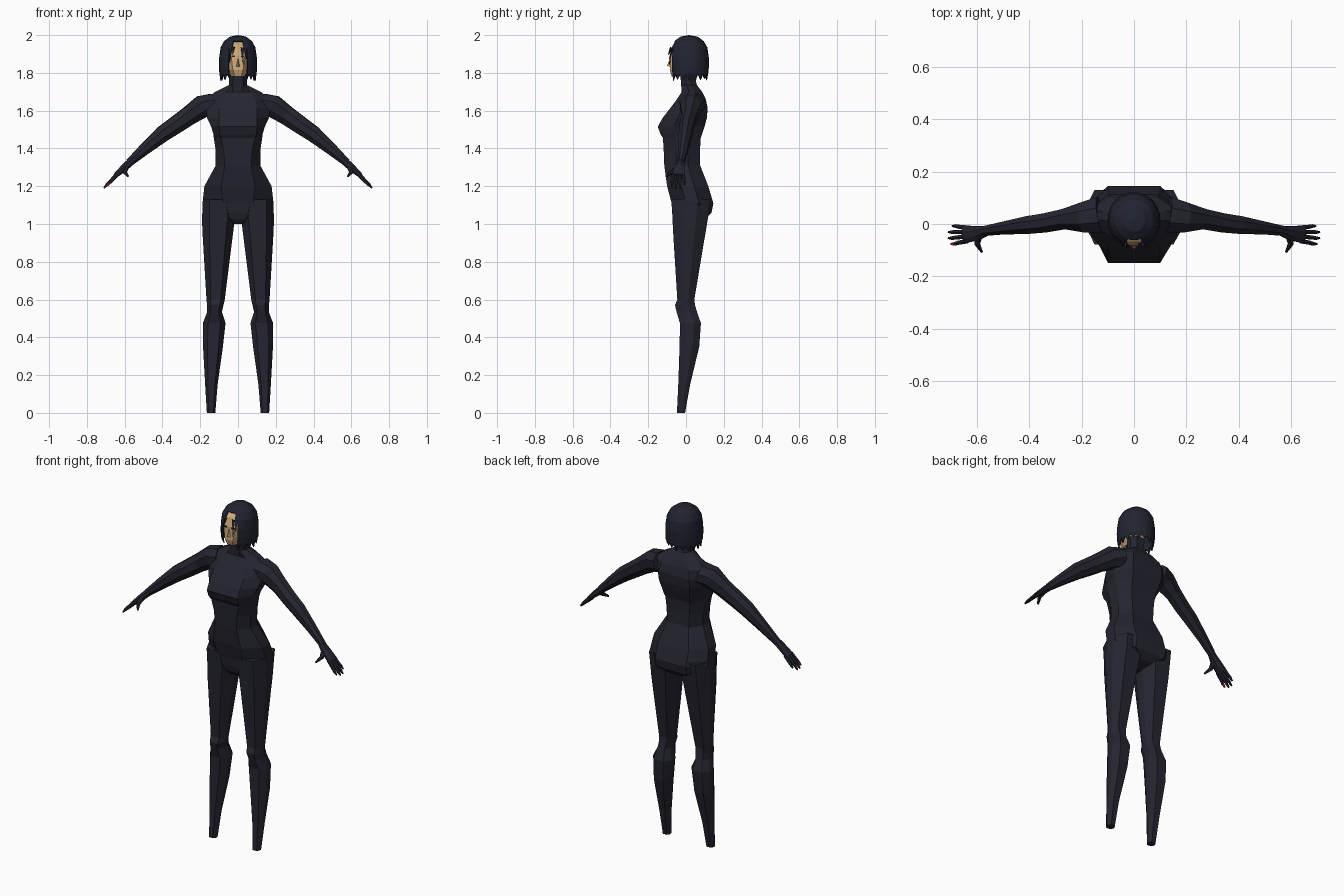
import bpy, bmesh, math, random
from mathutils import Vector

if "Cube" in bpy.data.objects:
    bpy.data.objects.remove(bpy.data.objects["Cube"])

random.seed(4)


def material(name, rgb):
    m = bpy.data.materials.new(name)
    m.diffuse_color = (*rgb, 1)
    m.use_nodes = True
    m.node_tree.nodes["Principled BSDF"].inputs["Base Color"].default_value = m.diffuse_color
    return m


SUIT = material("dark suit", (0.018, 0.018, 0.030))
HAIR = material("dark hair", (0.015, 0.017, 0.030))
SKIN = material("tan skin", (0.62, 0.40, 0.20))
RED = material("red nail", (0.45, 0.03, 0.02))


def finish(name, bm, mats):
    bmesh.ops.recalc_face_normals(bm, faces=bm.faces)
    me = bpy.data.meshes.new(name)
    bm.to_mesh(me)
    bm.free()
    for m in mats:
        me.materials.append(m)
    ob = bpy.data.objects.new(name, me)
    bpy.context.collection.objects.link(ob)
    return ob


def loft(name, rings, mats, rule=None):
    bm = bmesh.new()
    vs = [[bm.verts.new(p) for p in r] for r in rings]
    n = len(vs[0])
    for a, b in zip(vs, vs[1:]):
        for i in range(n):
            j = (i + 1) % n
            bm.faces.new((a[i], a[j], b[j], b[i]))
    bm.faces.new(vs[0])
    bm.faces.new(vs[-1])
    if rule:
        for f in bm.faces:
            f.material_index = rule(f.calc_center_median())
    return finish(name, bm, mats)


def section(z, xc, w, yf, yb, wf, wb):
    # eight-sided horizontal section: flat front, flat back, bevelled sides
    d = yb - yf
    half = [(wf, yf), (w, yf + 0.34 * d), (w, yf + 0.66 * d), (wb, yb)]
    pts = half + [(-x, y) for x, y in reversed(half)]
    return [(xc + x, y, z) for x, y in pts]


def tube(name, pts, mats, sides=8, rule=None):
    # pts: x, y, z, sideways radius, vertical radius
    c = [Vector(p[:3]) for p in pts]
    rings = []
    for i, p in enumerate(pts):
        t = (c[min(i + 1, len(c) - 1)] - c[max(i - 1, 0)]).normalized()
        s = t.cross(Vector((0, 0, 1))).normalized()
        n = s.cross(t)
        ang = [2 * math.pi * (k + 0.5) / sides for k in range(sides)]
        rings.append([c[i] + s * p[3] * math.cos(a) + n * p[4] * math.sin(a) for a in ang])
    return loft(name, rings, mats, rule)


# torso: z, half width, front y, back y, front flat, back flat
torso = [
    (1.00, .03, -.04, .04, .02, .02), (1.025, .06, -.06, .10, .04, .04),
    (1.06, .165, -.07, .135, .06, .10), (1.11, .188, -.076, .145, .08, .10),
    (1.20, .178, -.10, .118, .09, .10), (1.31, .118, -.115, .075, .07, .07),
    (1.39, .118, -.118, .074, .075, .075), (1.455, .128, -.122, .078, .09, .08),
    (1.475, .130, -.135, .085, .098, .085), (1.515, .142, -.149, .098, .10, .09),
    (1.56, .163, -.125, .110, .10, .10), (1.615, .172, -.082, .115, .10, .10),
    (1.665, .165, -.045, .103, .09, .09), (1.70, .12, -.022, .085, .06, .06),
    (1.735, .05, -.024, .058, .03, .03)]
loft("torso", [section(z, 0, *r) for z, *r in torso], [SUIT])

# neck
loft("neck", [section(1.70, 0, .05, -.024, .066, .028, .028),
              section(1.75, 0, .047, -.026, .054, .026, .026),
              section(1.81, 0, .047, -.035, .055, .026, .026)], [SUIT])

# legs: z, inner x, outer x, front y, back y
leg = [
    (1.13, .03, .186, -.078, .13), (1.04, .014, .190, -.072, .118),
    (.97, .024, .189, -.069, .106), (.60, .070, .167, -.046, .044),
    (.57, .077, .163, -.058, .048), (.535, .085, .163, -.050, .058),
    (.475, .066, .186, -.032, .079), (.35, .080, .185, -.034, .070),
    (.15, .108, .174, -.041, .022), (0, .120, .165, -.048, -.005)]
# arm: x, y, z, radius in y, radius across
arm = [
    (.13, .035, 1.635, .075, .060), (.19, .026, 1.622, .062, .064),
    (.26, .020, 1.573, .042, .054), (.33, .006, 1.524, .040, .050),
    (.40, -.003, 1.476, .037, .046), (.49, -.014, 1.400, .027, .034),
    (.575, -.027, 1.325, .020, .022)]
palm = [
    (.565, -.027, 1.332, .020, .021), (.60, -.035, 1.300, .030, .020),
    (.65, -.040, 1.255, .036, .013)]
# fingers: base y, tip y, tip x, tip z
fingers = {"little": (-.014, -.008, .695, 1.205), "ring": (-.031, -.031, .71, 1.19),
           "middle": (-.048, -.054, .71, 1.19), "index": (-.066, -.076, .70, 1.197)}

for s, side in ((1, "left"), (-1, "right")):
    rings = []
    for z, a, b, yf, yb in leg:
        w = (b - a) / 2
        rings.append(section(z, s * (a + b) / 2, w, yf, yb, w * .55, w * .55))
    loft(side + "_leg", rings, [SUIT])
    flip = lambda pts: [(s * x, *r) for x, *r in pts]
    tube(side + "_arm", flip(arm), [SUIT])
    tube(side + "_palm", flip(palm), [SUIT])
    tube(side + "_thumb", flip([(.59, -.035, 1.305, .016, .016),
                                (.60, -.075, 1.275, .012, .012),
                                (.582, -.107, 1.252, .005, .005)]), [SUIT], 6)
    for name, (y0, y1, x, z) in fingers.items():
        pts = [(.64, y0, 1.262, .010, .011), ((.64 + x) / 2, (y0 + y1) / 2, (1.262 + z) / 2, .009, .010),
               (x - .015, y1, z + .017, .008, .008), (x, y1, z, .004, .004)]
        # one red fingertip on the right hand
        painted = s < 0 and name == "index"
        tube(f"{side}_{name}_finger", flip(pts), [SUIT, RED], 6,
             (lambda c: int(c.z < 1.21)) if painted else None)

# head with face planes
head = [
    (1.782, .036, -.076, .03, .018, .02), (1.815, .056, -.086, .06, .026, .03),
    (1.835, .064, -.084, .07, .030, .035), (1.89, .072, -.082, .09, .036, .04),
    (1.94, .068, -.067, .09, .034, .04), (1.97, .04, -.03, .06, .02, .02)]
loft("head", [section(z, 0, *r) for z, *r in head], [SKIN])

# nose
bm = bmesh.new()
top, l, r, tip = [bm.verts.new(p) for p in
                  ((0, -.08, 1.885), (-.011, -.082, 1.832), (.011, -.082, 1.832), (0, -.101, 1.838))]
for f in ((top, l, tip), (top, tip, r), (l, r, tip), (top, r, l)):
    bm.faces.new(f)
finish("nose", bm, [SKIN])

# eyes: thin dark plates
for s, side in ((1, "left"), (-1, "right")):
    bm = bmesh.new()
    bmesh.ops.create_cube(bm, size=1)
    for v in bm.verts:
        v.co = (s * .024 + v.co.x * .018, -.083 + v.co.y * .006, 1.887 + v.co.z * .008)
    finish(side + "_eye", bm, [HAIR])

# bobbed hair: shell with face opening and ragged lower edge
N = 36
shell = [(1.992, .042, .045), (1.968, .074, .078), (1.935, .092, .097),
         (1.88, .100, .105), (1.83, .101, .105), (1.80, .099, .102), (1.78, .093, .097)]
bm = bmesh.new()
rows = []
for k, (z, rx, ry) in enumerate(shell):
    row = []
    for i in range(N):
        a = 2 * math.pi * i / N
        dz = 0
        if k == len(shell) - 1:
            dz = random.uniform(-.025, 0) if i % 2 else .012
        row.append(bm.verts.new((rx * math.sin(a), .016 - ry * math.cos(a), z + dz)))
    rows.append(row)
crown = bm.verts.new((0, .016, 2.0))
for i in range(N):
    j = (i + 1) % N
    bm.faces.new((crown, rows[0][i], rows[0][j]))
    for a, b in zip(rows, rows[1:]):
        q = (a[i], a[j], b[j], b[i])
        c = sum((v.co for v in q), Vector()) / 4
        width = .052 if c.z < 1.92 else .022
        if not (c.y < 0 and abs(c.x) < width and c.z < 1.955):
            bm.faces.new(q)
# fringe locks across the face opening
for i, drop in ((1, .09), (2, .06), (-3, .08), (-2, .04)):
    a, b = rows[2][i], rows[2][i + 1]
    lock = bm.verts.new(((a.co.x + b.co.x) * .6, -.09, 1.935 - drop))
    bm.faces.new((a, b, lock))
loose = [v for v in bm.verts if not v.link_faces]
bmesh.ops.delete(bm, geom=loose, context='VERTS')
hair = finish("hair", bm, [HAIR])
mod = hair.modifiers.new("thickness", 'SOLIDIFY')
mod.thickness = 0.006
mod.offset = -1
